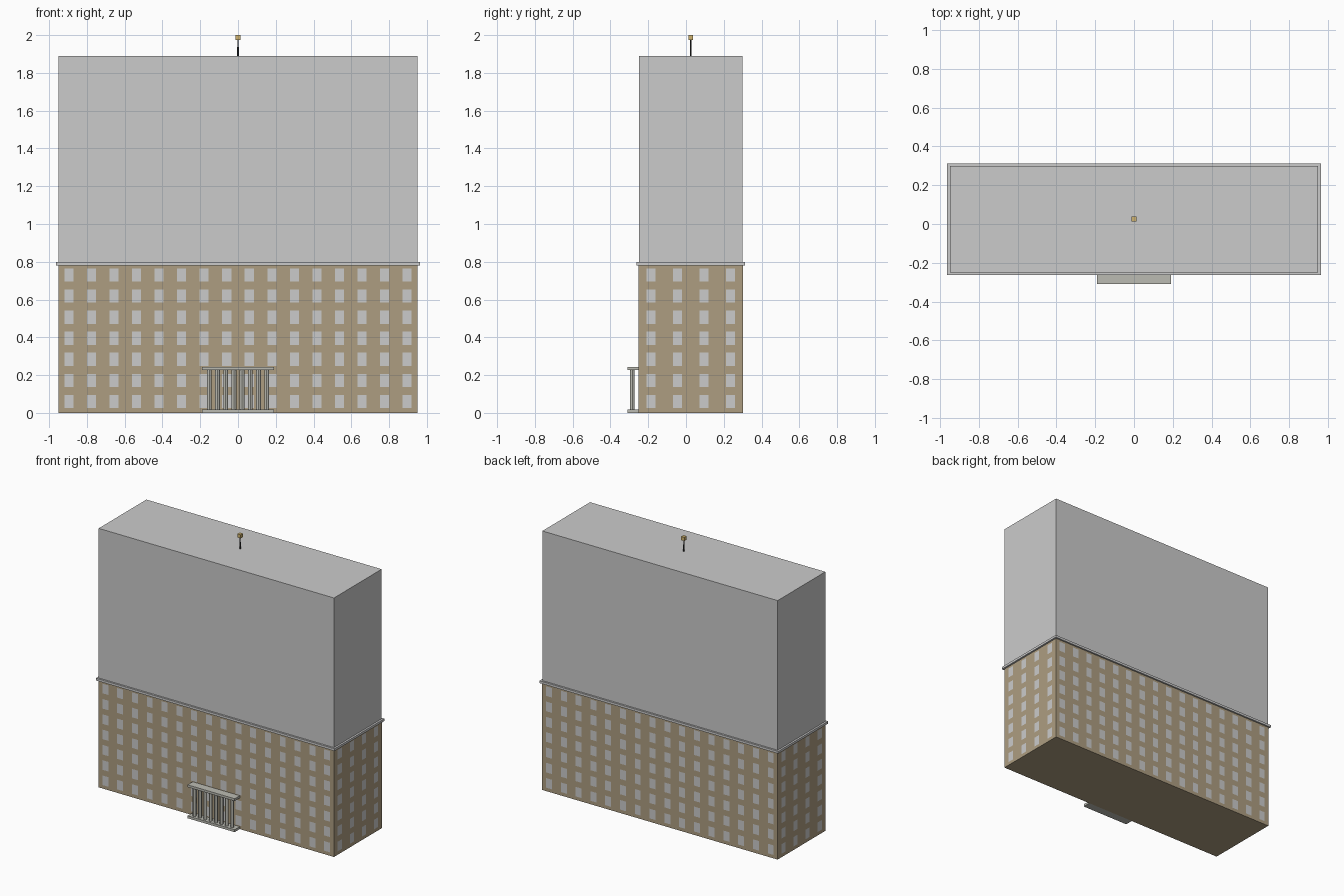
import bpy, bmesh
from mathutils import Vector

if "Cube" in bpy.data.objects:
    bpy.data.objects.remove(bpy.data.objects["Cube"])


def material(name, rgb):
    m = bpy.data.materials.new(name)
    m.diffuse_color = (*rgb, 1)
    m.use_nodes = True
    m.node_tree.nodes["Principled BSDF"].inputs["Base Color"].default_value = m.diffuse_color
    return m


TAN = material("tan_brick", (0.42, 0.34, 0.22))
STONE = material("pale_stone", (0.50, 0.50, 0.45))
DARK = material("dark_metal", (0.03, 0.03, 0.03))
GOLD = material("gold", (0.62, 0.45, 0.16))

X, Y0, Y1, H, WALL = 0.95, -0.25, 0.30, 1.89, 0.785
YC = (Y0 + Y1) / 2


def box(name, lo, hi, mat=None):
    lo, hi = Vector(lo), Vector(hi)
    bpy.ops.mesh.primitive_cube_add(size=1, location=(lo + hi) / 2)
    ob = bpy.context.object
    ob.name = name
    ob.scale = hi - lo
    bpy.ops.object.transform_apply(location=False, rotation=False)
    if mat:
        ob.data.materials.append(mat)
    return ob


def cuts(start, end, first, pitch, count, size):
    """Edges along one axis; odd-numbered cells are window openings."""
    out = [start]
    for i in range(count):
        c = first + i * pitch
        out += [c - size / 2, c + size / 2]
    return out + [end]


# plain block that shows through the window openings
box("building_core", (-X, Y0, 0.002), (X, Y1, H))

# thin tan facade with a grid of window openings on all four sides
E = 0.001
xs = cuts(-X - E, X + E, -0.895, 1.79 / 15, 16, 0.048)
ys = cuts(Y0 - E, Y1 + E, YC - 0.21, 0.14, 4, 0.048)
zs = cuts(0, WALL, 0.06, 0.1117, 7, 0.07)
bm = bmesh.new()


def wall(us, place, flip):
    for i in range(len(us) - 1):
        for j in range(len(zs) - 1):
            if i % 2 and j % 2:
                continue
            quad = [(us[i], zs[j]), (us[i + 1], zs[j]),
                    (us[i + 1], zs[j + 1]), (us[i], zs[j + 1])]
            if flip:
                quad.reverse()
            bm.faces.new([bm.verts.new(place(u, z)) for u, z in quad])


wall(xs, lambda u, z: (u, ys[0], z), False)
wall(xs, lambda u, z: (u, ys[-1], z), True)
wall(ys, lambda u, z: (xs[-1], u, z), False)
wall(ys, lambda u, z: (xs[0], u, z), True)
# underside
bm.faces.new([bm.verts.new((x, y, 0)) for x, y in
              ((xs[0], ys[0]), (xs[0], ys[-1]), (xs[-1], ys[-1]), (xs[-1], ys[0]))])
bmesh.ops.remove_doubles(bm, verts=bm.verts, dist=1e-5)
mesh = bpy.data.meshes.new("facade")
bm.to_mesh(mesh)
bm.free()
mesh.materials.append(TAN)
bpy.context.collection.objects.link(bpy.data.objects.new("facade", mesh))

# cornice band around the building
box("cornice", (-X - 0.014, Y0 - 0.013, 0.781), (X + 0.014, Y1 + 0.013, 0.798))

# entrance portico
box("portico_base", (-0.19, -0.31, 0), (0.19, Y0, 0.018), STONE)
box("portico_roof", (-0.19, -0.31, 0.227), (0.19, Y0, 0.244), STONE)
for i in range(8):
    bpy.ops.mesh.primitive_cylinder_add(
        vertices=12, radius=0.0125, depth=0.212,
        location=(-0.152 + i * 0.304 / 7, -0.284, 0.1225))
    col = bpy.context.object
    col.name = f"portico_column_{i + 1}"
    col.data.materials.append(STONE)
    bpy.ops.object.shade_smooth_by_angle()

# roof mast with a small block on top
bpy.ops.mesh.primitive_cone_add(vertices=8, radius1=0.005, radius2=0.003,
                                depth=0.09, location=(0, YC, H + 0.045))
bpy.context.object.name = "mast"
bpy.context.object.data.materials.append(DARK)
box("mast_top", (-0.013, YC - 0.013, 1.974), (0.013, YC + 0.013, 2.0), GOLD)
